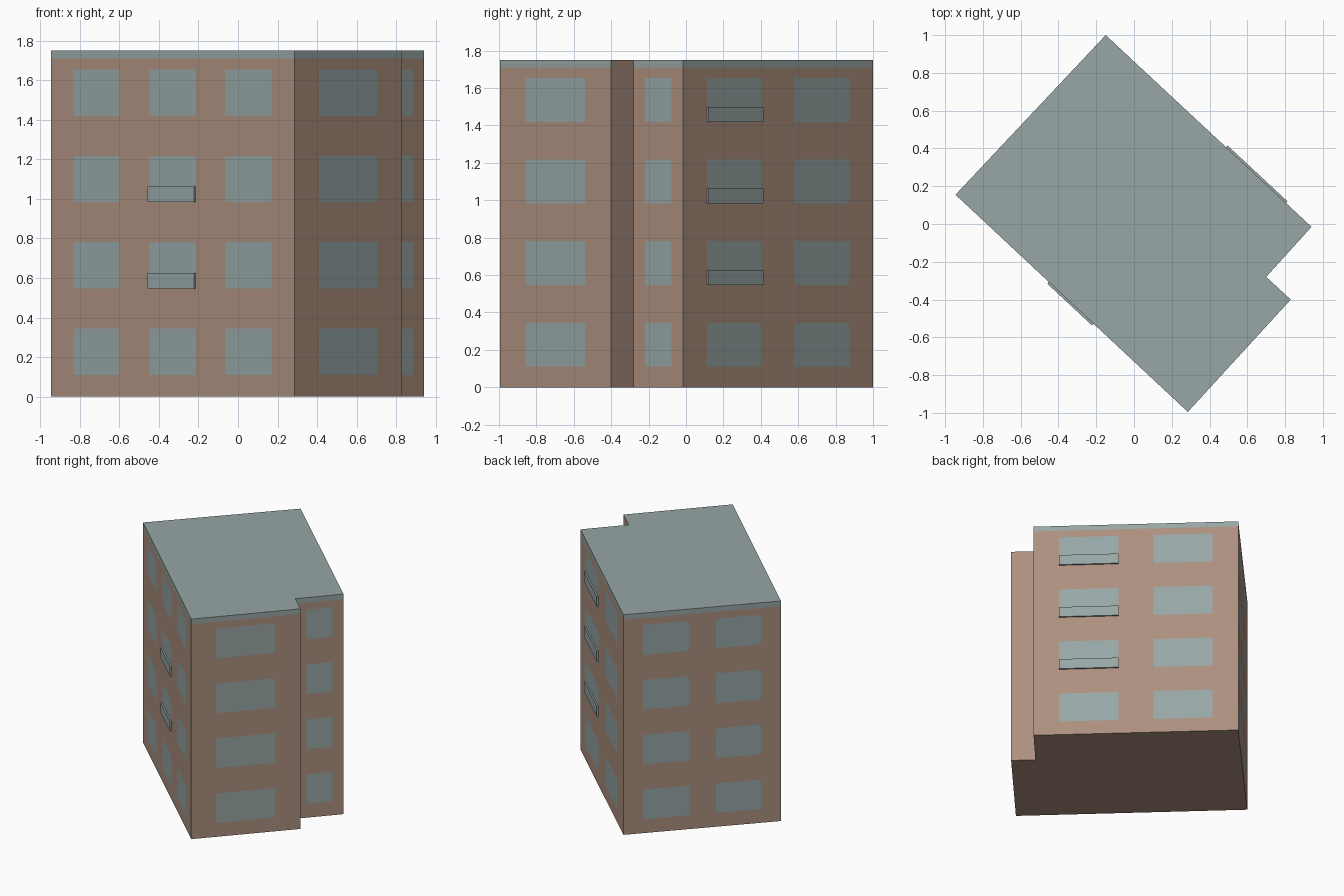
import bpy
import bmesh
from mathutils import Vector

cube = bpy.data.objects.get("Cube")
if cube:
    bpy.data.objects.remove(cube)


def make_material(name, colour):
    mat = bpy.data.materials.new(name)
    mat.use_nodes = True
    mat.diffuse_color = colour
    mat.node_tree.nodes["Principled BSDF"].inputs["Base Color"].default_value = colour
    return mat


BROWN = make_material("brown_wall", (0.41, 0.277, 0.21, 1))
GLASS = make_material("grey_green_glass", (0.31, 0.385, 0.38, 1))

HEIGHT, BAND = 1.75, 1.71
WINDOW_ROWS = [(0.11 + 0.4365 * i, 0.345 + 0.4365 * i) for i in range(4)]
PAIR = [(0.125, 0.415), (0.587, 0.873)]
TRIO = [(0.093, 0.281), (0.402, 0.594), (0.715, 0.907)]
SINGLE = [(0.228, 0.768)]

# Corners counter-clockwise, each with the windows of the wall that starts there
# and whether that wall carries the roof band
WALLS = [
    ((-0.945, 0.155), TRIO, True),
    ((0.285, -0.995), SINGLE, True),
    ((0.83, -0.40), [], False),
    ((0.70, -0.28), SINGLE, True),
    ((0.94, -0.015), PAIR, True),
    ((-0.15, 1.0), PAIR, True),
]
CORNERS = [Vector((*w[0], 0)) for w in WALLS]


def wall_point(wall, t, z):
    a, b = CORNERS[wall], CORNERS[(wall + 1) % len(CORNERS)]
    return a.lerp(b, t) + Vector((0, 0, z))


def make_object(name, bm):
    mesh = bpy.data.meshes.new(name)
    bm.to_mesh(mesh)
    bm.free()
    mesh.materials.append(BROWN)
    mesh.materials.append(GLASS)
    obj = bpy.data.objects.new(name, mesh)
    bpy.context.collection.objects.link(obj)
    return obj


# Building block: walls divided into panels, with window panels and band in glass colour
bm = bmesh.new()
levels = [0] + [z for row in WINDOW_ROWS for z in row] + [BAND, HEIGHT]
floor_ring, roof_ring = [], []
for wall, (_, windows, has_band) in enumerate(WALLS):
    stops = [0] + [t for w in windows for t in w] + [1]
    grid = [[bm.verts.new(wall_point(wall, t, z)) for t in stops] for z in levels]
    floor_ring += [v.co.copy() for v in grid[0][:-1]]
    roof_ring += [v.co.copy() for v in grid[-1][:-1]]
    for r in range(len(levels) - 1):
        for c in range(len(stops) - 1):
            face = bm.faces.new((grid[r][c], grid[r][c + 1],
                                 grid[r + 1][c + 1], grid[r + 1][c]))
            is_window = r % 2 == 1 and c % 2 == 1 and levels[r] < BAND
            is_band = levels[r] == BAND and has_band
            face.material_index = int(is_window or is_band)

# Roof and underside
roof = bm.faces.new([bm.verts.new(p) for p in roof_ring])
roof.material_index = 1
bm.faces.new([bm.verts.new(p) for p in reversed(floor_ring)])
bmesh.ops.remove_doubles(bm, verts=bm.verts, dist=0.0001)
make_object("building", bm)


# Shallow balcony fronts across the lower part of some windows
def balcony(name, wall, span, bottom, height=0.08, depth=0.012):
    a, b = wall_point(wall, span[0], bottom), wall_point(wall, span[1], bottom)
    out = (b - a).cross(Vector((0, 0, 1))).normalized() * depth
    bm = bmesh.new()
    base = bm.faces.new([bm.verts.new(p) for p in (a, b, b + out, a + out)])
    top = bmesh.ops.extrude_face_region(bm, geom=[base])["geom"]
    bmesh.ops.translate(bm, vec=(0, 0, height),
                        verts=[v for v in top if isinstance(v, bmesh.types.BMVert)])
    bmesh.ops.recalc_face_normals(bm, faces=bm.faces)
    for face in bm.faces:
        face.material_index = 1
    make_object(name, bm)


for floor in (1, 2):
    balcony(f"front_balcony_{floor}", 0, TRIO[1], WINDOW_ROWS[floor][0])
for floor in (1, 2, 3):
    balcony(f"back_balcony_{floor}", 4, PAIR[0], WINDOW_ROWS[floor][0])
